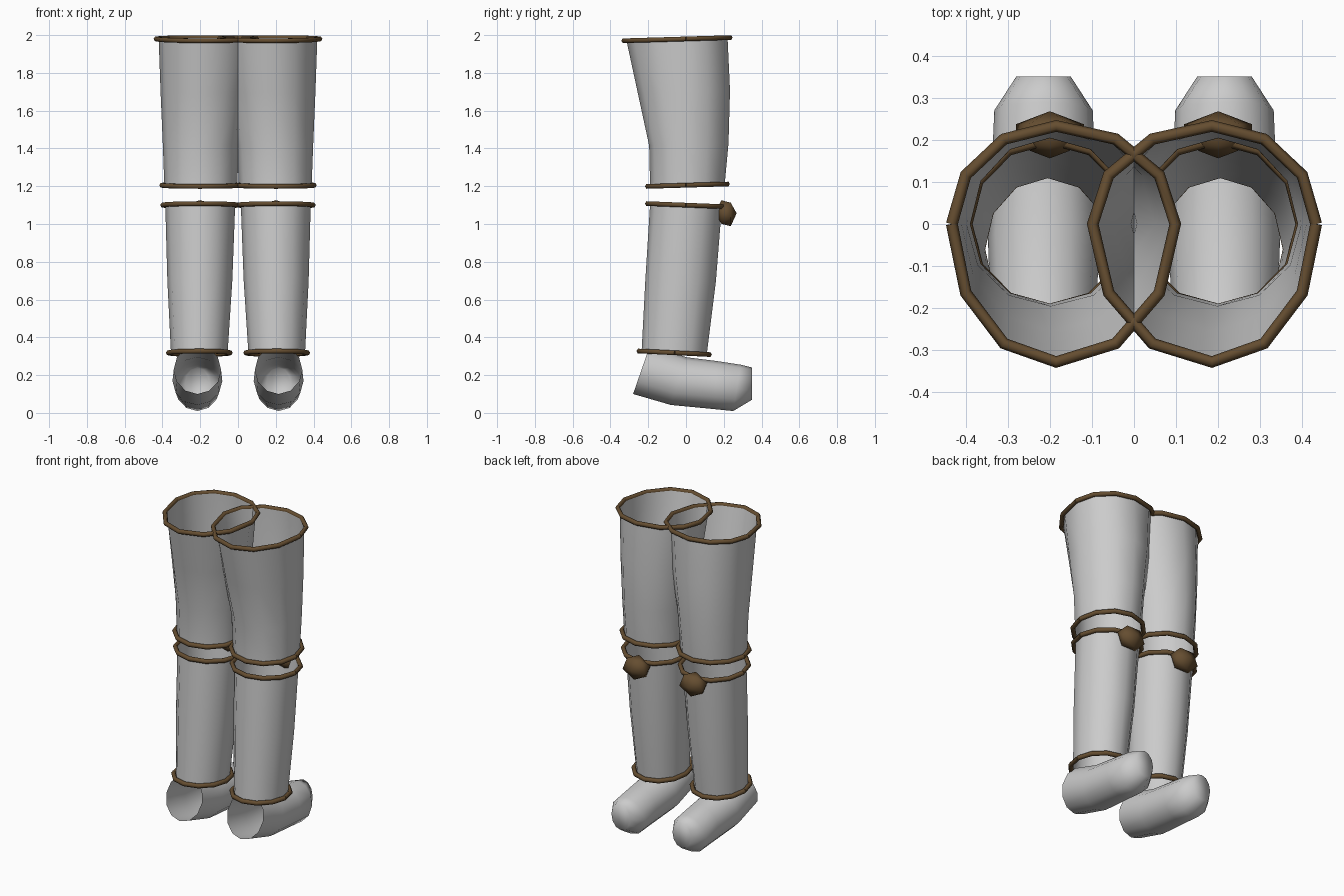
import bpy, bmesh, math
from mathutils import Matrix

if "Cube" in bpy.data.objects:
    bpy.data.objects.remove(bpy.data.objects["Cube"])

SIDES = 12
brown = bpy.data.materials.new("brown_trim")
brown.diffuse_color = (0.13, 0.075, 0.03, 1)
brown.use_nodes = True
brown.node_tree.nodes["Principled BSDF"].inputs["Base Color"].default_value = brown.diffuse_color


def section(s, z, tilt, cx, cy, xp, xm, yp, ym, grow=0.0):
    """Egg-shaped leg cross-section with its own radius toward +x, -x, +y, -y."""
    pts = []
    for i in range(SIDES):
        a = 2 * math.pi * i / SIDES
        c, n = math.cos(a), math.sin(a)
        x = cx + c * ((xp if c > 0 else xm) + grow)
        y = cy + n * ((yp if n > 0 else ym) + grow)
        pts.append((s * x, y, z + tilt * y))
    return pts


def foot_section(s, yt, zt, yb, zb, w, cx=0.215):
    """Oval in a leaning plane running from a top point to a bottom point."""
    pts = []
    for i in range(SIDES):
        a = 2 * math.pi * i / SIDES
        t = (1 + math.cos(a)) / 2
        pts.append((s * (cx + w * math.sin(a)), yb + (yt - yb) * t, zb + (zt - zb) * t))
    return pts


def finish(name, bm, mat=None):
    bmesh.ops.recalc_face_normals(bm, faces=bm.faces)
    for f in bm.faces:
        f.smooth = True
    me = bpy.data.meshes.new(name)
    bm.to_mesh(me)
    bm.free()
    if mat:
        me.materials.append(mat)
    ob = bpy.data.objects.new(name, me)
    bpy.context.collection.objects.link(ob)


def loft(name, rows, cap=False):
    bm = bmesh.new()
    vs = [[bm.verts.new(p) for p in r] for r in rows]
    for a, b in zip(vs, vs[1:]):
        for i in range(SIDES):
            j = (i + 1) % SIDES
            bm.faces.new((a[i], a[j], b[j], b[i]))
    if cap:
        bm.faces.new(vs[-1])
    finish(name, bm)


def trim(name, pts):
    """Round cord following a section; its ends meet at the outer seam."""
    cu = bpy.data.curves.new(name, 'CURVE')
    cu.dimensions = '3D'
    cu.bevel_depth = 0.014
    cu.bevel_resolution = 1
    cu.use_fill_caps = True
    sp = cu.splines.new('POLY')
    pts = pts + pts[:1]
    sp.points.add(len(pts) - 1)
    for p, co in zip(sp.points, pts):
        p.co = (*co, 1)
    cu.materials.append(brown)
    ob = bpy.data.objects.new(name, cu)
    bpy.context.collection.objects.link(ob)


# z, tilt, centre x, centre y, radii +x -x +y -y
THIGH = [(1.98, .03, .185, 0, .235, .27, .22, .315),
         (1.70, .03, .19, 0, .22, .24, .233, .255),
         (1.42, .03, .198, 0, .2, .205, .225, .195),
         (1.205, .03, .2, 0, .19, .195, .205, .19)]
SHIN = [(1.10, -.04, .2, 0, .185, .185, .19, .19),
        (0.70, -.04, .202, -.03, .172, .172, .188, .185),
        (0.315, -.05, .205, -.06, .15, .15, .17, .175)]
# top y, top z, bottom y, bottom z, half width
FOOT = [(-.19, .36, -.28, .10, .125), (0, .295, -.08, .042, .132),
        (.16, .275, .15, .02, .122), (.29, .255, .25, .01, .117),
        (.35, .24, .35, .07, .065)]

for side, s in (("left", -1), ("right", 1)):
    # leg shells
    loft(side + "_thigh_guard", [section(s, *r) for r in THIGH])
    loft(side + "_shin_guard", [section(s, *r) for r in SHIN])
    # shoe, open at the heel
    loft(side + "_shoe", [foot_section(s, *r) for r in FOOT], cap=True)
    # edge trims
    for part, row in (("thigh_top", THIGH[0]), ("thigh_bottom", THIGH[-1]),
                      ("shin_top", SHIN[0]), ("ankle", SHIN[-1])):
        trim(f"{side}_{part}_trim", section(s, *row, grow=0.013))
    # knee knob
    bm = bmesh.new()
    m = (Matrix.Translation((s * .2, .212, 1.057)) @ Matrix.Diagonal((.095, .056, .077, 1))
         @ Matrix.Rotation(math.radians(90), 4, 'X') @ Matrix.Rotation(math.radians(18), 4, 'Z'))
    bmesh.ops.create_icosphere(bm, subdivisions=1, radius=1, matrix=m)
    finish(side + "_knee_knob", bm, brown)
